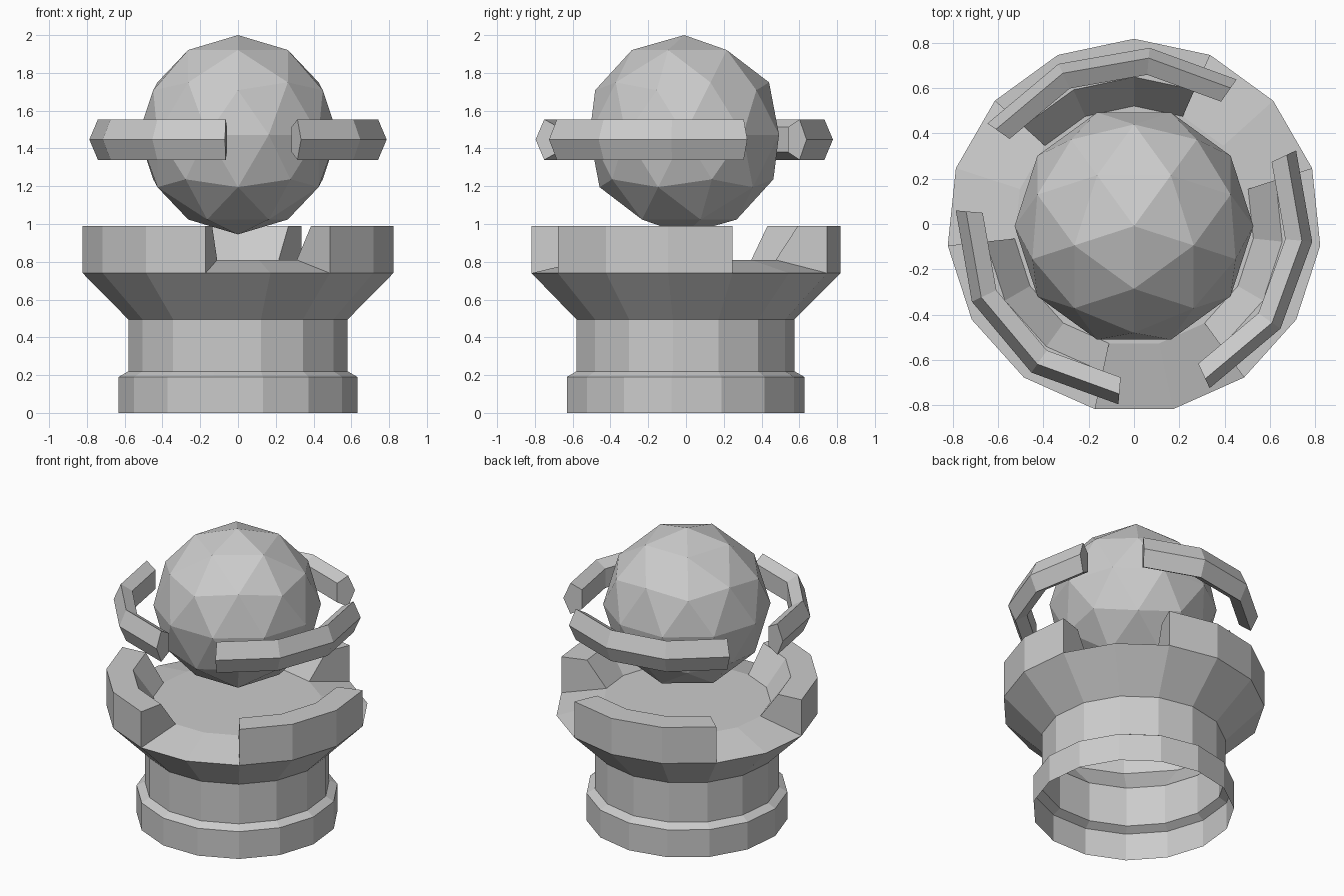
import bpy, bmesh
from math import cos, sin, pi, radians

if "Cube" in bpy.data.objects:
    bpy.data.objects.remove(bpy.data.objects["Cube"])

CY = -0.009  # shift that centres the odd-sided shapes


def polar(r, deg, z):
    a = radians(deg)
    return (r * cos(a), r * sin(a) + CY, z)


def make_object(name, bm):
    mesh = bpy.data.meshes.new(name)
    bm.to_mesh(mesh)
    bm.free()
    obj = bpy.data.objects.new(name, mesh)
    bpy.context.collection.objects.link(obj)
    return obj


# Pedestal: 15-sided turned shell, open underneath, with a notched crown
SIDES, STEP, START = 15, 24, 66
outer = [(0.636, 0), (0.636, 0.19), (0.584, 0.22), (0.584, 0.495), (0.827, 0.74)]
floor_edge = (0.53, 0.81)
crown = [(0.827, 0.99), (0.658, 0.99)]

bm = bmesh.new()


def ring(r, z):
    return [bm.verts.new(polar(r, START + STEP * i, z)) for i in range(SIDES)]


walls = [ring(r, z) for r, z in outer]
floor = ring(*floor_edge)
tops = [ring(r, z) for r, z in crown]


def band(a, b, i):
    j = (i + 1) % SIDES
    bm.faces.new((a[i], a[j], b[j], b[i]))


for i in range(SIDES):
    for a, b in zip(walls, walls[1:]):
        band(a, b, i)
    section = [walls[-1], tops[0], tops[1], floor]
    if i % 5 < 3:  # three raised sides, then two notch sides
        for a, b in zip(section, section[1:]):
            band(a, b, i)
        if i % 5 == 0:
            bm.faces.new([s[i] for s in section])
        if i % 5 == 2:
            bm.faces.new([s[(i + 1) % SIDES] for s in reversed(section)])
    else:
        band(walls[-1], floor, i)
bm.faces.new(floor)
for v in [v for v in bm.verts if not v.link_faces]:
    bm.verts.remove(v)
make_object("pedestal", bm)

# Orb: low-poly icosphere
bpy.ops.mesh.primitive_ico_sphere_add(subdivisions=2, radius=0.5275,
                                      location=(0, CY, 1.4725),
                                      rotation=(0, 0, -pi / 2))
bpy.context.object.name = "orb"

# Ring segments: three arcs with a squashed pentagon section
pentagon = [(0.724 + 0.066 * cos(2 * pi * k / 5), 1.447 + 0.113 * sin(2 * pi * k / 5))
            for k in range(5)]
for n in range(3):
    bm = bmesh.new()
    loops = [[bm.verts.new(polar(r, -65 + 120 * n + 30 * s, z)) for r, z in pentagon]
             for s in range(4)]
    for a, b in zip(loops, loops[1:]):
        for k in range(5):
            m = (k + 1) % 5
            bm.faces.new((a[k], b[k], b[m], a[m]))
    bm.faces.new(loops[0])
    bm.faces.new(loops[-1][::-1])
    bmesh.ops.recalc_face_normals(bm, faces=bm.faces)
    make_object(f"ring_segment_{n + 1}", bm)
